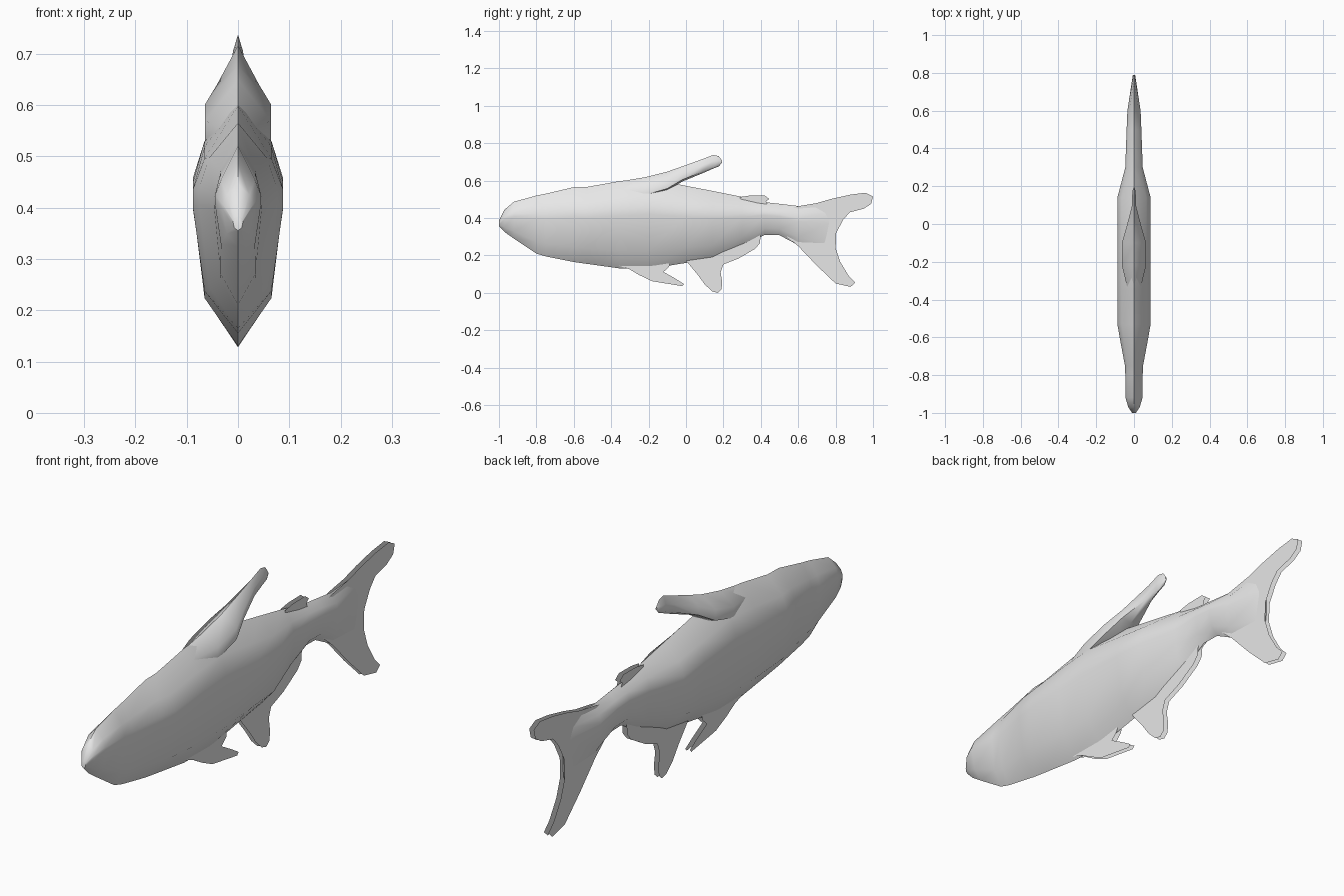
import bpy
import bmesh
import math

cube = bpy.data.objects.get("Cube")
if cube:
    bpy.data.objects.remove(cube, do_unlink=True)

grey = bpy.data.materials.new("pale grey")
grey.use_nodes = True
grey.diffuse_color = (0.8, 0.8, 0.8, 1)
grey.node_tree.nodes["Principled BSDF"].inputs["Base Color"].default_value = (0.8, 0.8, 0.8, 1)


def finish(bm, name, angle):
    """Turn a left half into a mirrored, smooth-shaded object."""
    mesh = bpy.data.meshes.new(name)
    bm.to_mesh(mesh)
    bm.free()
    mesh.materials.append(grey)
    obj = bpy.data.objects.new(name, mesh)
    bpy.context.collection.objects.link(obj)
    mirror = obj.modifiers.new("mirror", 'MIRROR')
    mirror.use_clip = True
    mirror.merge_threshold = 0.0005
    bpy.ops.object.select_all(action='DESELECT')
    obj.select_set(True)
    bpy.context.view_layer.objects.active = obj
    bpy.ops.object.modifier_apply(modifier=mirror.name)
    bm = bmesh.new()
    bm.from_mesh(mesh)
    bmesh.ops.recalc_face_normals(bm, faces=bm.faces)
    bm.to_mesh(mesh)
    bm.free()
    bpy.ops.object.shade_smooth_by_angle(angle=math.radians(angle))


def loft(name, ring, sections, angle=45):
    """Half rings (width share, height share) through sections (y, bottom, top, half width)."""
    bm = bmesh.new()
    rows = [[bm.verts.new((u * w, y, lo + t * (hi - lo))) for u, t in ring]
            for y, lo, hi, w in sections]
    for a, b in zip(rows, rows[1:]):
        for i in range(len(ring) - 1):
            bm.faces.new((a[i], b[i], b[i + 1], a[i + 1]))
    bm.faces.new(rows[0])
    bm.faces.new(rows[-1][::-1])
    finish(bm, name, angle)


def fin(name, outline, thick=0.01, rim=0.016):
    """Thin fin on the centre plane with edges that taper to nothing."""
    bm = bmesh.new()
    face = bm.faces.new([bm.verts.new((0, y, z)) for y, z in outline])
    face.normal_update()
    if face.normal.x < 0:
        face.normal_flip()
    bmesh.ops.inset_region(bm, faces=[face], thickness=rim, use_even_offset=True)
    for v in face.verts:
        v.co.x = thick
    finish(bm, name, 50)


# Body: narrow from side to side, with a ridge along back and belly
loft("body", [(0, 0), (0.74, 0.2), (1, 0.6), (1, 0.68), (0.74, 0.83), (0, 1)], [
    (-1.0, 0.355, 0.385, 0.010),
    (-0.97, 0.325, 0.445, 0.030),
    (-0.92, 0.290, 0.487, 0.045),
    (-0.80, 0.210, 0.520, 0.046),
    (-0.75, 0.195, 0.530, 0.048),
    (-0.60, 0.165, 0.565, 0.076),
    (-0.53, 0.155, 0.566, 0.088),
    (-0.35, 0.130, 0.598, 0.088),
    (-0.20, 0.128, 0.612, 0.088),
    (0.00, 0.160, 0.572, 0.088),
    (0.14, 0.180, 0.545, 0.088),
    (0.30, 0.245, 0.513, 0.046),
    (0.42, 0.310, 0.485, 0.042),
    (0.50, 0.308, 0.476, 0.039),
    (0.60, 0.255, 0.464, 0.035),
    (0.75, 0.210, 0.475, 0.012),
    (0.79, 0.230, 0.440, 0.006),
])

# Large dorsal fin, broad at the root and swept back to a thin tip
loft("dorsal_fin", [(0, 0), (1, 0.12), (1, 0.55), (0, 1)], [
    (-0.36, 0.500, 0.594, 0.030),
    (-0.22, 0.510, 0.618, 0.064),
    (-0.10, 0.545, 0.648, 0.064),
    (-0.02, 0.595, 0.676, 0.041),
    (0.09, 0.640, 0.716, 0.012),
    (0.145, 0.664, 0.737, 0.010),
    (0.175, 0.676, 0.731, 0.008),
    (0.192, 0.695, 0.708, 0.003),
], 60)

# Small fin between the dorsal fin and the tail
fin("rear_back_fin", [(0.28, 0.47), (0.29, 0.512), (0.34, 0.52), (0.42, 0.521),
                      (0.445, 0.502), (0.428, 0.49), (0.44, 0.46)], 0.01, 0.008)

# Belly fin
fin("belly_fin", [(-0.40, 0.16), (-0.30, 0.125), (-0.25, 0.095), (-0.18, 0.062),
                  (-0.02, 0.036), (-0.01, 0.047), (-0.06, 0.078), (-0.12, 0.112),
                  (-0.09, 0.14), (-0.08, 0.20)], 0.01, 0.012)

# Anal fin with a trailing web up to the tail root
fin("anal_fin", [(-0.02, 0.20), (0.01, 0.16), (0.06, 0.10), (0.10, 0.045), (0.14, 0.008),
                 (0.17, 0.0), (0.19, 0.018), (0.193, 0.06), (0.185, 0.11), (0.20, 0.152),
                 (0.28, 0.183), (0.37, 0.236), (0.395, 0.265), (0.40, 0.315),
                 (0.30, 0.32)], 0.01, 0.012)

# Forked tail fin
fin("tail_fin", [(0.54, 0.30), (0.60, 0.25), (0.70, 0.145), (0.80, 0.05), (0.88, 0.032),
                 (0.905, 0.055), (0.87, 0.09), (0.825, 0.165), (0.80, 0.24), (0.803, 0.32),
                 (0.84, 0.39), (0.875, 0.43), (0.95, 0.45), (0.99, 0.475), (1.0, 0.515),
                 (0.96, 0.535), (0.88, 0.525), (0.78, 0.503), (0.70, 0.48), (0.60, 0.463),
                 (0.54, 0.45)])
